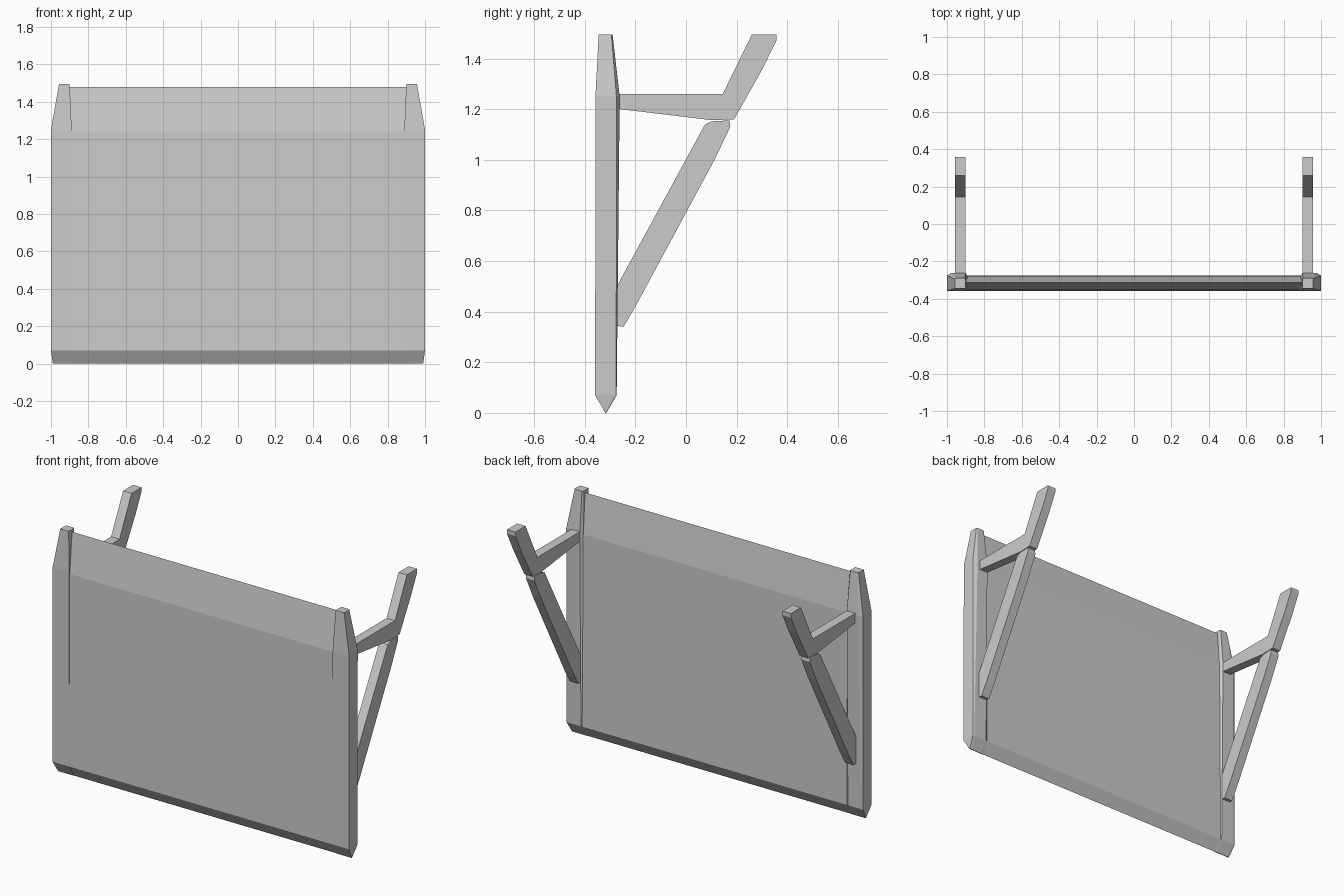
import bpy, bmesh


def finish(name, bm):
    bmesh.ops.recalc_face_normals(bm, faces=bm.faces)
    mesh = bpy.data.meshes.new(name)
    bm.to_mesh(mesh)
    bm.free()
    obj = bpy.data.objects.new(name, mesh)
    bpy.context.collection.objects.link(obj)
    return obj


def loft(name, rings):
    """Join rings of equal point count and cap both ends."""
    bm = bmesh.new()
    loops = [[bm.verts.new(p) for p in ring] for ring in rings]
    n = len(loops[0])
    for a, b in zip(loops, loops[1:]):
        for i in range(n):
            j = (i + 1) % n
            bm.faces.new((a[i], a[j], b[j], b[i]))
    bm.faces.new(loops[0])
    bm.faces.new(loops[-1])
    bmesh.ops.remove_doubles(bm, verts=bm.verts, dist=0.0001)
    return finish(name, bm)


def extrude_x(name, profile, x0, x1):
    return loft(name, [[(x, y, z) for y, z in profile] for x in (x0, x1)])


# Board with wedge-shaped top and bottom edges
board = [(-0.317, 0.0), (-0.275, 0.07), (-0.28, 1.24),
         (-0.313, 1.48), (-0.351, 1.24), (-0.358, 0.07)]
extrude_x("board", board, -0.93, 0.93)

# Outline of post: (x, y) points per height
post = [
    (0.0, [(0.885, -0.319), (0.99, -0.319), (0.99, -0.316),
           (0.975, -0.315), (0.90, -0.315), (0.885, -0.316)]),
    (0.07, [(0.885, -0.359), (1.0, -0.359), (1.0, -0.276),
            (0.99, -0.274), (0.90, -0.274), (0.885, -0.276)]),
    (1.25, [(0.889, -0.358), (1.0, -0.358), (1.0, -0.275),
            (0.975, -0.262), (0.90, -0.262), (0.889, -0.28)]),
    (1.495, [(0.90, -0.345), (0.957, -0.345), (0.957, -0.295),
             (0.952, -0.29), (0.905, -0.29), (0.90, -0.295)]),
]

# Bent upper arm and diagonal brace, in (y, z)
arm = [(-0.29, 1.26), (0.145, 1.26), (0.26, 1.495), (0.357, 1.495),
       (0.357, 1.47), (0.30, 1.355), (0.19, 1.16), (0.10, 1.157), (-0.29, 1.204)]
brace = [(-0.28, 0.485), (-0.26, 0.525), (0.075, 1.14), (0.10, 1.152), (0.172, 1.156),
         (0.175, 1.13), (0.11, 0.995), (-0.20, 0.42), (-0.247, 0.34), (-0.28, 0.345)]

for side, s in (("left", -1), ("right", 1)):
    loft(side + "_post", [[(s * x, y, z) for x, y in ring] for z, ring in post])
    extrude_x(side + "_upper_arm", arm, s * 0.90, s * 0.957)
    extrude_x(side + "_brace", brace, s * 0.90, s * 0.957)
